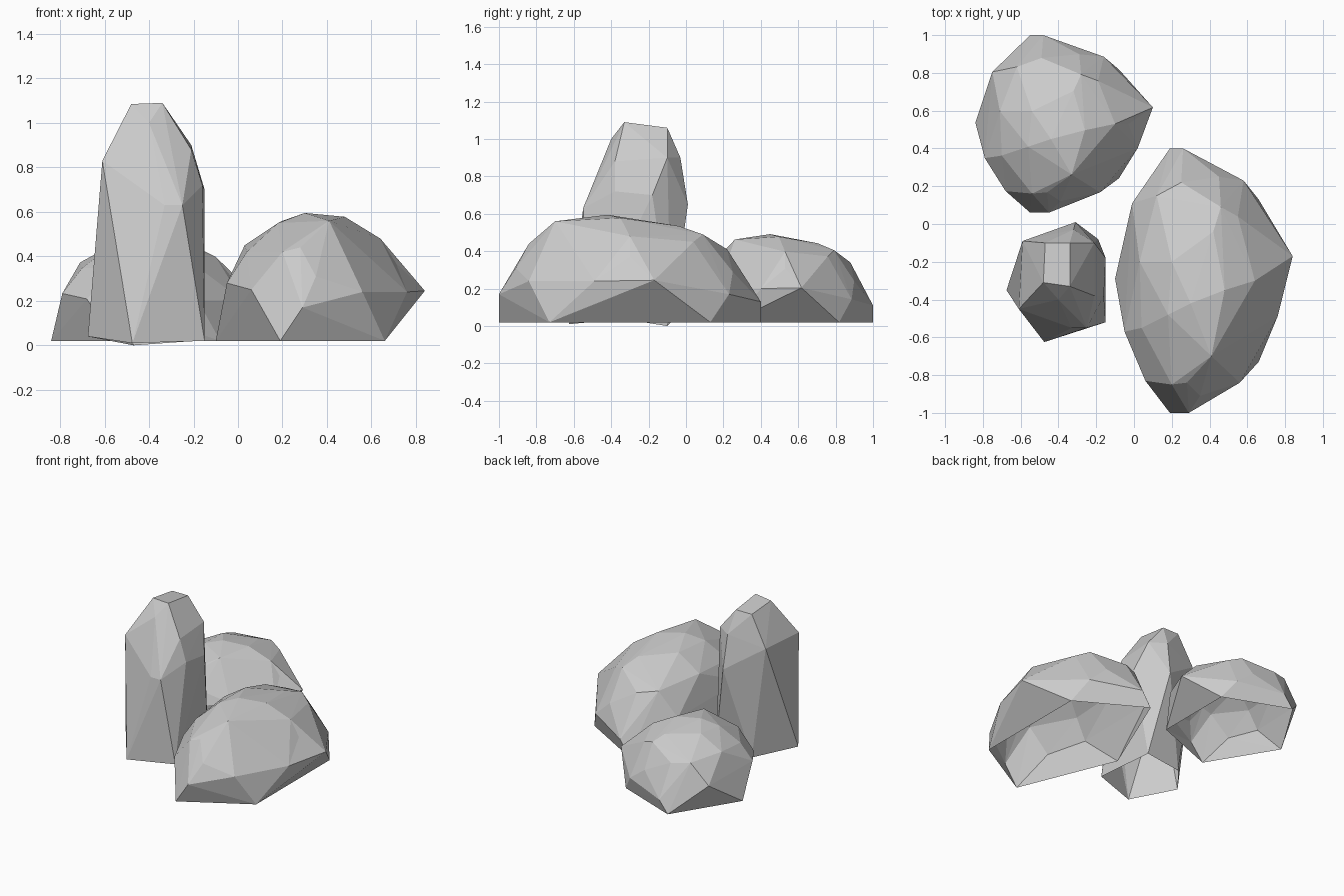
import bpy, bmesh
from mathutils import Vector

if "Cube" in bpy.data.objects:
    bpy.data.objects.remove(bpy.data.objects["Cube"])


def rock(name, points, move=lambda p: p, spur=None):
    """Faceted rock: hull of a few corner points, left open underneath."""
    bm = bmesh.new()
    for p in points:
        bm.verts.new(p)
    bmesh.ops.convex_hull(bm, input=bm.verts[:])
    bmesh.ops.delete(bm, geom=[v for v in bm.verts if not v.link_faces], context='VERTS')
    bmesh.ops.recalc_face_normals(bm, faces=bm.faces[:])
    bm.normal_update()
    under = [f for f in bm.faces if f.normal.z < -0.8]
    bmesh.ops.delete(bm, geom=under, context='FACES')
    # Pull the nearest corner out into a pointed spur
    if spur:
        tip = min(bm.verts, key=lambda v: (v.co - Vector(spur)).length)
        tip.co = spur
    for v in bm.verts:
        v.co = move(v.co)
    mesh = bpy.data.meshes.new(name)
    bm.to_mesh(mesh)
    bm.free()
    ob = bpy.data.objects.new(name, mesh)
    bpy.context.collection.objects.link(ob)
    return ob


# Low boulder corners: five-sided foot, belt, shoulder, crown
foot = [(-.10, -.29, .02), (.19, -1, .02), (.66, -.73, .02), (.66, .13, .02), (.19, .40, .02)]
belt = [(.29, -1, .17), (.56, -.84, .24), (.76, -.49, .24), (.775, -.20, .25),
        (.58, .23, .17), (.26, .40, .13), (-.01, .11, .25), (-.05, -.57, .28),
        (.06, -.83, .25), (.35, -.91, .31)]
shoulder = [(.71, -.30, .37), (.45, .25, .29), (.25, .22, .41), (.12, .15, .43),
            (.03, -.20, .45), (.04, -.55, .42), (.20, -.85, .42), (.28, -.84, .44)]
crown = [(.41, -.70, .56), (.64, -.30, .48), (.55, .04, .45), (.46, .09, .49), (.42, -.04, .535),
         (.20, -.20, .56), (.18, -.48, .55), (.30, -.42, .595), (.48, -.35, .578)]
boulder = foot + belt + shoulder + crown
spur = (.84, -.17, .245)
rock("large_boulder", boulder, spur=spur)

# Same boulder, shortened, behind
rock("back_boulder", boulder,
     lambda p: (p[0] - .74, (p[1] + .3) * .671 + .53, (p[2] - .02) * .82 + .02), spur)

# Upright stone
stone = [(-.675, -.35, .04), (-.475, -.625, .01), (-.15, -.52, .02), (-.19, -.08, .02), (-.47, -.10, .0),
         (-.33, -.55, .63), (-.25, -.55, .63), (-.15, -.18, .70), (-.31, .01, .65), (-.16, -.38, .72),
         (-.61, -.45, .83), (-.59, -.09, .84), (-.21, -.10, .90), (-.32, -.03, .90), (-.21, -.38, .88),
         (-.40, -.40, 1.0), (-.48, -.31, 1.085), (-.34, -.33, 1.09), (-.34, -.10, 1.06), (-.47, -.10, 1.06)]
rock("upright_stone", stone)
